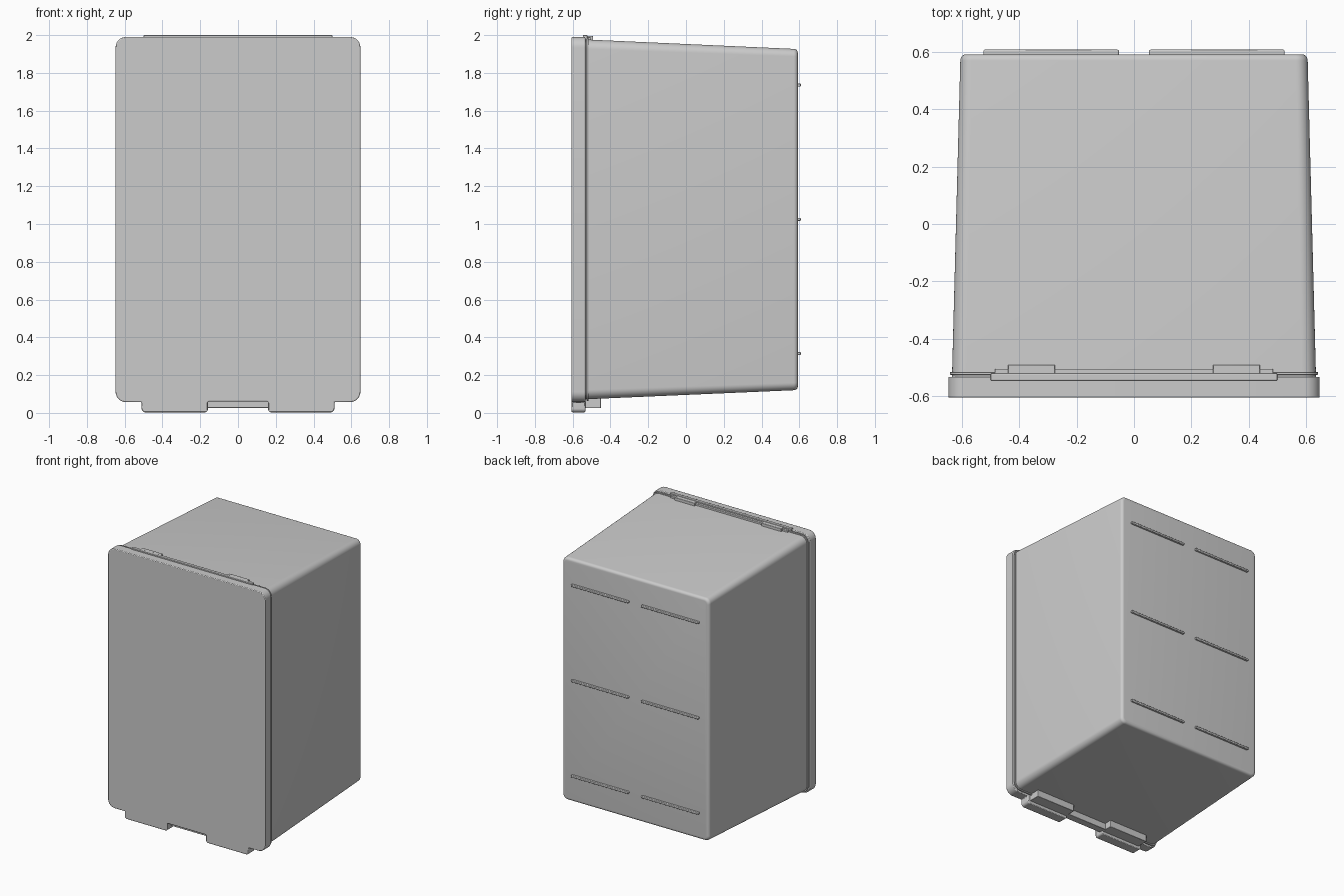
import bpy, bmesh
from math import pi, cos, sin
from mathutils import Vector

if "Cube" in bpy.data.objects:
    bpy.data.objects.remove(bpy.data.objects["Cube"])


def finish(name, bm, bevel=0.0, segs=2):
    bmesh.ops.recalc_face_normals(bm, faces=bm.faces)
    me = bpy.data.meshes.new(name)
    bm.to_mesh(me)
    bm.free()
    ob = bpy.data.objects.new(name, me)
    bpy.context.collection.objects.link(ob)
    if bevel:
        m = ob.modifiers.new("edge_round", 'BEVEL')
        m.width, m.segments = bevel, segs
        m.limit_method, m.angle_limit = 'ANGLE', pi / 4
    bpy.ops.object.select_all(action='DESELECT')
    ob.select_set(True)
    bpy.context.view_layer.objects.active = ob
    bpy.ops.object.shade_smooth_by_angle(angle=pi / 6)
    return ob


def rounded(corners, n=8):
    """Outline in x,z with each (x, z, radius) corner turned into an arc."""
    pts = []
    for i, (x, z, r) in enumerate(corners):
        p = Vector((x, z))
        if r == 0:
            pts.append(p)
            continue
        a = (Vector(corners[i - 1][:2]) - p).normalized()
        b = (Vector(corners[(i + 1) % len(corners)][:2]) - p).normalized()
        c = p + (a + b) * r
        for k in range(n + 1):
            t = pi / 2 * k / n
            pts.append(c - b * r * cos(t) - a * r * sin(t))
    return pts


def loft(name, sections, bevel=0.0):
    """Skin a list of (y, outline) sections and cap both ends."""
    bm = bmesh.new()
    rings = [[bm.verts.new((p.x, y, p.y)) for p in o] for y, o in sections]
    for r, s in zip(rings, rings[1:]):
        for i in range(len(r)):
            j = (i + 1) % len(r)
            bm.faces.new((r[i], r[j], s[j], s[i]))
    bm.faces.new(rings[0])
    bm.faces.new(rings[-1])
    return finish(name, bm, bevel)


def box(name, x, y, z, bevel=0.003):
    bm = bmesh.new()
    bmesh.ops.create_cube(bm, size=1)
    for v in bm.verts:
        v.co = [lo + (c + 0.5) * (hi - lo) for c, (lo, hi) in zip(v.co, (x, y, z))]
    return finish(name, bm, bevel)


def pair(name, x, y, z, bevel=0.003):
    box(name + "_right", x, y, z, bevel)
    box(name + "_left", (-x[1], -x[0]), y, z, bevel)


def rect(hx, z0, z1, r):
    return rounded([(-hx, z0, r), (hx, z0, r), (hx, z1, r), (-hx, z1, r)])


# front door panel with the two bottom tabs in its outline
half = [(0.16, 0.06, 0.008), (0.16, 0.003, 0.015), (0.51, 0.003, 0.02),
        (0.51, 0.057, 0.0), (0.648, 0.057, 0.055), (0.648, 1.99, 0.055)]
panel = rounded(half + [(-x, z, r) for x, z, r in reversed(half)])
loft("front_panel", [(-0.606, panel), (-0.533, panel)], 0.005)

# tapered body, rounded towards the back face
fx, fb, ft = 0.635, 0.072, 1.977
bx, bb, bt = 0.606, 0.12, 1.927
sections = [(-0.535, rect(fx, fb, ft, 0.05)), (0.57, rect(bx, bb, bt, 0.04))]
for k in range(1, 6):
    a = pi / 2 * k / 5
    d = 0.02 * (1 - cos(a))
    sections.append((0.57 + 0.022 * sin(a),
                     rect(bx - d, bb + d, bt - d, 0.04 - d * 0.7)))
loft("body", sections)

# thin rim just behind the panel
rim = rect(0.642, 0.064, 1.984, 0.055)
loft("body_rim", [(-0.526, rim), (-0.516, rim)], 0.002)

# top latch strip
box("top_strip", (-0.5, 0.5), (-0.546, -0.522), (1.97, 2.0))
box("top_strip_back", (-0.485, 0.485), (-0.53, -0.505), (1.965, 1.99))
pair("top_latch", (0.275, 0.44), (-0.53, -0.492), (1.96, 1.996))

# bottom feet and the bar joining them
pair("bottom_foot", (0.165, 0.49), (-0.54, -0.45), (0.025, 0.085))
box("bottom_bar", (-0.17, 0.17), (-0.56, -0.505), (0.026, 0.08))

# rib rows on the back
for i, z in enumerate((0.315, 1.025, 1.735)):
    pair(f"back_rib_{i + 1}", (0.053, 0.525), (0.585, 0.608), (z - 0.008, z + 0.008), 0.004)
